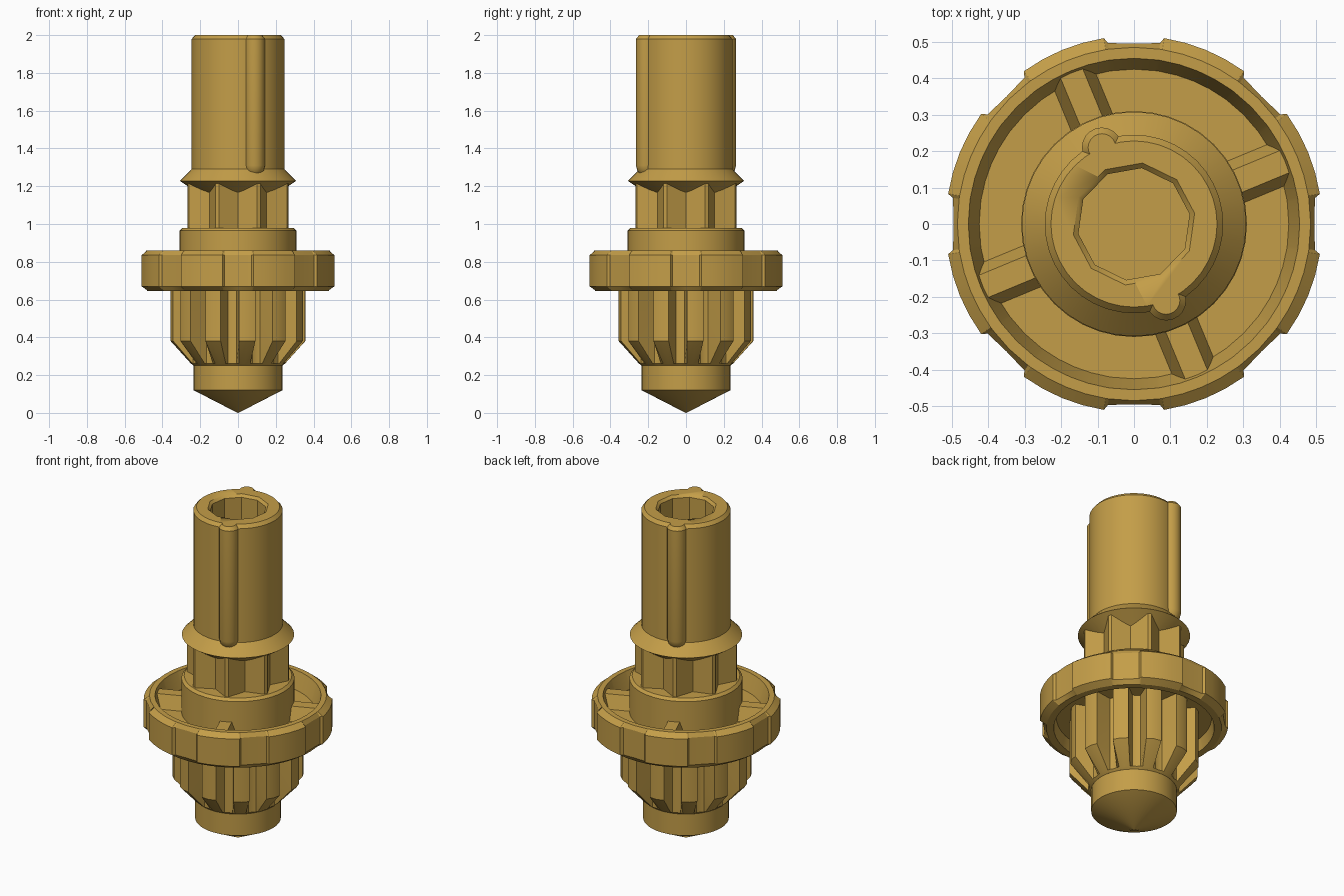
import bpy, bmesh, math
from math import cos, sin, radians, pi

if "Cube" in bpy.data.objects:
    bpy.data.objects.remove(bpy.data.objects["Cube"])

gold = bpy.data.materials.new("gold")
gold.diffuse_color = (0.55, 0.34, 0.065, 1)
gold.use_nodes = True
gold.node_tree.nodes["Principled BSDF"].inputs["Base Color"].default_value = gold.diffuse_color


def make(name, bm, mat=gold):
    bmesh.ops.remove_doubles(bm, verts=bm.verts, dist=1e-5)
    bmesh.ops.recalc_face_normals(bm, faces=bm.faces)
    me = bpy.data.meshes.new(name)
    bm.to_mesh(me)
    bm.free()
    ob = bpy.data.objects.new(name, me)
    bpy.context.collection.objects.link(ob)
    me.materials.append(mat)
    bpy.ops.object.select_all(action='DESELECT')
    ob.select_set(True)
    bpy.context.view_layer.objects.active = ob
    bpy.ops.object.shade_smooth_by_angle(angle=radians(28))
    return ob


def loft(name, rings, closed=False):
    """Skin a stack of equal-length rings; cap the ends or close the loop."""
    bm = bmesh.new()
    vr = [[bm.verts.new(p) for p in r] for r in rings]
    n = len(vr[0])
    pairs = list(zip(vr, vr[1:])) + ([(vr[-1], vr[0])] if closed else [])
    for a, b in pairs:
        for i in range(n):
            j = (i + 1) % n
            bm.faces.new((a[i], a[j], b[j], b[i]))
    if not closed:
        bm.faces.new(vr[0])
        bm.faces.new(vr[-1])
    return make(name, bm)


def ring(outline, z, limit=9):
    """Polar outline [(degrees, radius)] at height z, trimmed to a radius."""
    return [(min(r, limit) * cos(radians(a)), min(r, limit) * sin(radians(a)), z)
            for a, r in outline]


def lathe(name, profile, n=40, turn=0):
    angles = [turn + 360 * i / n for i in range(n)]
    return loft(name, [ring([(a, r) for a in angles], z) for r, z in profile])


# Pointed tip and lower collar
lathe("pointed_tip", [(0.002, 0), (0.235, 0.12), (0.235, 0.25), (0.2, 0.27)])

# Lower gear with chamfered tooth ends
teeth = []
for k in range(12):
    c = 8 + 30 * k
    teeth += [(c - 10, 0.25), (c - 7, 0.355), (c, 0.36), (c + 7, 0.355), (c + 10, 0.25), (c + 15, 0.245)]
loft("lower_gear", [ring(teeth, 0.25, 0.235), ring(teeth, 0.262, 0.25),
                    ring(teeth, 0.38), ring(teeth, 0.73)])

# Flange: notched rim with a recessed web
rim = []
for k in range(8):
    c = 45 * k
    rim += [(c - 8.2, 0.502), (c, 0.495), (c + 8.2, 0.502)]
    rim += [(c + d, 0.517) for d in (9.2, 16, 22.5, 29, 35.8)]
section = [(0.24, 0.71), (0.24, 0.76), (0.425, 0.76), (0.455, 0.86), (0.485, 0.86),
           (9, 0.835), (9, 0.67), (0.48, 0.645), (0.44, 0.645), (0.425, 0.71)]
loft("flange", [[(p[0], p[1], z) for p in
                 (ring(rim, z) if r == 9 else ring([(a, r) for a, _ in rim], z))]
                for r, z in section], closed=True)

# Four tapered ribs across the recess
for k in range(4):
    a = radians(22.5 + 90 * k)
    rings = []
    for d in (0.28, 0.45):
        rings.append([(d * cos(a) - w * sin(a), d * sin(a) + w * cos(a), z)
                      for w, z in ((-0.065, 0.75), (0.065, 0.75), (0.033, 0.84), (-0.033, 0.84))])
    loft("flange_rib", rings)

# Hub above the flange
lathe("hub", [(0.31, 0.74), (0.31, 0.965), (0.295, 0.98), (0.2, 0.98)])

# Eight-pointed spline
star = []
for k in range(8):
    c = 22.5 + 45 * k
    star += [(c - 2, 0.285), (c + 2, 0.285), (c + 22.5, 0.215)]
loft("star_spline", [ring(star, 0.96), ring(star, 1.225)])

# Conical collar
lathe("cone_collar", [(0.19, 1.15), (0.308, 1.228), (0.245, 1.292), (0.2, 1.3)])

# Hollow shaft
shaft = lathe("shaft", [(0.245, 1.2), (0.245, 1.98), (0.228, 2.0)])
cutter = lathe("bore_cutter", [(0.155, 1.4), (0.155, 1.985), (0.17, 2.001), (0.17, 2.1)], n=10, turn=10)
cutter.hide_render = True
cutter.hide_set(True)
cut = shaft.modifiers.new("bore", 'BOOLEAN')
cut.object = cutter
cut.operation = 'DIFFERENCE'
cut.solver = 'EXACT'

# Two round-ended keys on opposite sides of the shaft
for s in (1, -1):
    key = lathe("shaft_key", [(0.005, 1.255), (0.03, 1.262), (0.048, 1.282), (0.055, 1.31),
                              (0.055, 1.98), (0.038, 2.0)], n=20)
    key.location = (s * 0.088, -s * 0.21, 0)
